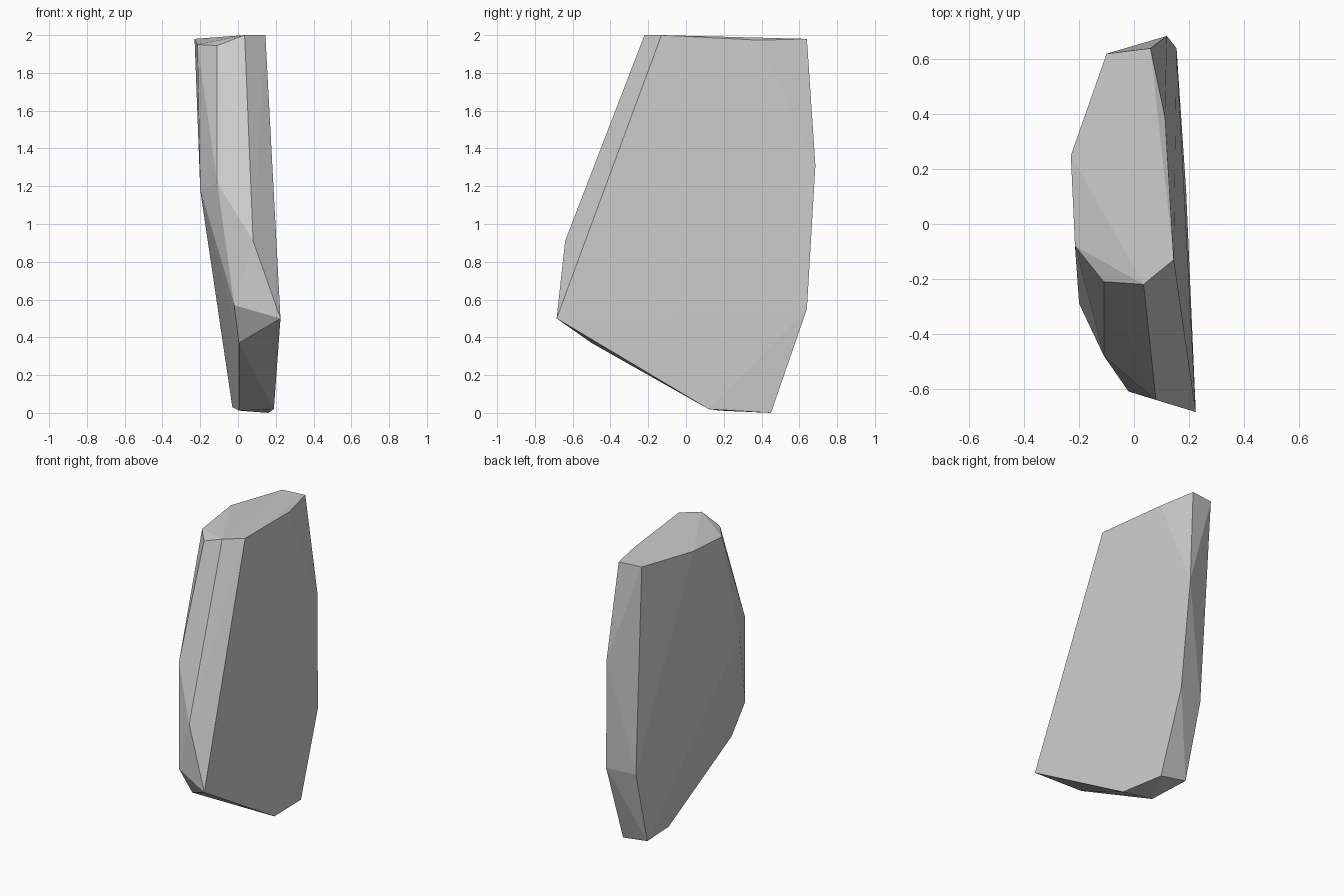
import bpy
import bmesh
from mathutils import Vector

# Remove the default cube only
default_cube = bpy.data.objects.get("Cube")
if default_cube:
    bpy.data.objects.remove(default_cube, do_unlink=True)


def make_material(name, color):
    material = bpy.data.materials.new(name)
    material.use_nodes = True
    material.diffuse_color = color
    shader = material.node_tree.nodes["Principled BSDF"]
    shader.inputs["Base Color"].default_value = color
    return material


def make_convex_stone(name, corner_groups, material):
    """Wrap the chiselled corners in a tight convex skin with flat facets."""
    bm = bmesh.new()
    for corners in corner_groups:
        for corner in corners:
            bm.verts.new(Vector(corner))
    hull = bmesh.ops.convex_hull(bm, input=bm.verts[:])
    loose = [v for v in hull["geom_interior"] if isinstance(v, bmesh.types.BMVert)]
    bmesh.ops.delete(bm, geom=loose, context="VERTS")
    bmesh.ops.recalc_face_normals(bm, faces=bm.faces[:])
    for face in bm.faces:
        face.smooth = False

    mesh = bpy.data.meshes.new(name)
    bm.to_mesh(mesh)
    bm.free()
    mesh.materials.append(material)
    stone = bpy.data.objects.new(name, mesh)
    bpy.context.scene.collection.objects.link(stone)
    return stone


# Rim of the nearly level top facet
top_rim = [
    (0.035, -0.22, 2), (0.145, -0.13, 2), (0.113, 0.39, 1.973),
    (0.06, 0.64, 1.98), (-0.1, 0.62, 1.98), (-0.23, 0.25, 1.98),
    (-0.215, -0.08, 1.95), (-0.11, -0.21, 1.945),
]
# Narrow chiselled front edge
front_edge = [
    (-0.2, -0.29, 1.18), (-0.11, -0.48, 1.22), (0.08, -0.64, 0.91),
    (-0.02, -0.61, 0.57), (0.225, -0.685, 0.5), (0.005, -0.5, 0.37),
]
# Narrow back edge
back_edge = [(0.12, 0.685, 1.31), (0.155, 0.64, 0.55), (-0.037, 0.593, 0.535)]
# Small foot the slab stands on
foot = [
    (0.19, 0.12, 0.02), (0.005, 0.18, 0.012),
    (0.16, 0.45, 0), (-0.03, 0.46, 0.03),
]

stone_grey = make_material("stone grey", (0.6, 0.6, 0.6, 1))
make_convex_stone("standing_stone", [top_rim, front_edge, back_edge, foot], stone_grey)
